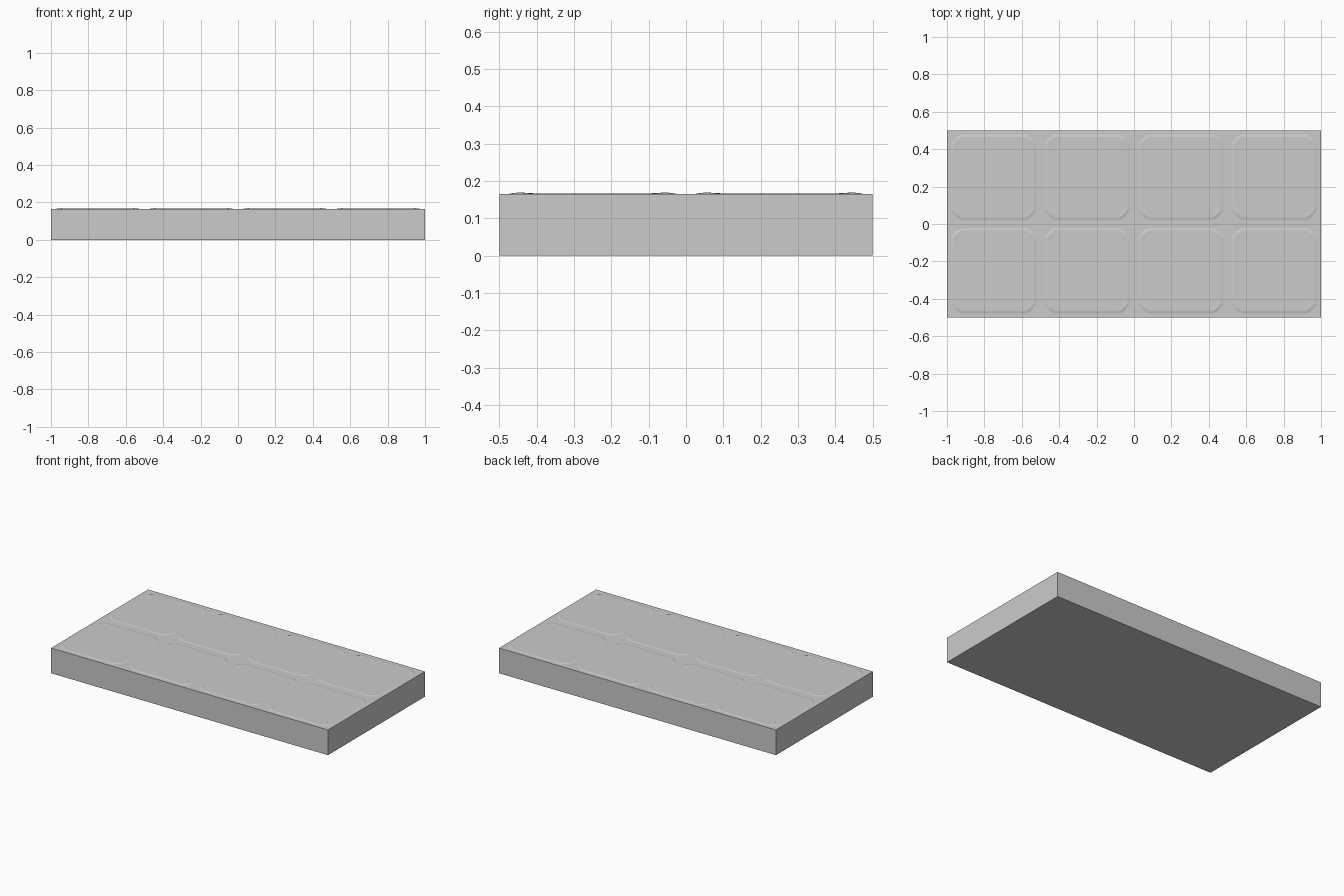
import bpy, bmesh

if "Cube" in bpy.data.objects:
    bpy.data.objects.remove(bpy.data.objects["Cube"])

BASE_Z, TOP_Z, BUMP_Z = 0.1645, 0.1668, 0.169
CORNERS = [(1, 1), (-1, 1), (-1, -1), (1, -1)]


def add_object(name, bm):
    bmesh.ops.recalc_face_normals(bm, faces=bm.faces)
    mesh = bpy.data.meshes.new(name)
    bm.to_mesh(mesh)
    bm.free()
    obj = bpy.data.objects.new(name, mesh)
    bpy.context.collection.objects.link(obj)
    return obj


def ring(bm, cx, cy, half, cut, z, corner_z):
    """Square outline with clipped corners and a point midway along each clip."""
    verts = []
    for i, (sx, sy) in enumerate(CORNERS):
        pts = [(half, half - cut, z), (half - cut * 0.42, half - cut * 0.42, corner_z),
               (half - cut, half, z)]
        if i % 2:
            pts.reverse()
        verts += [bm.verts.new((cx + sx * x, cy + sy * y, pz)) for x, y, pz in pts]
    return verts


def bridge(bm, a, b):
    for i in range(len(a)):
        j = (i + 1) % len(a)
        bm.faces.new((a[i], a[j], b[j], b[i]))


# Slab body
bm = bmesh.new()
bmesh.ops.create_cube(bm, size=1)
for v in bm.verts:
    v.co = (v.co.x * 2, v.co.y, (v.co.z + 0.5) * BASE_Z)
add_object("slab", bm)

# Eight slightly raised panels with sloped rims and lifted corners
for row, cy in enumerate((-0.25, 0.25)):
    for col in range(4):
        cx = -0.75 + 0.5 * col
        bm = bmesh.new()
        outer = ring(bm, cx, cy, 0.228, 0.05, BASE_Z, BASE_Z)
        rim = ring(bm, cx, cy, 0.216, 0.045, TOP_Z, BUMP_Z)
        inner = ring(bm, cx, cy, 0.198, 0.04, TOP_Z, TOP_Z)
        bridge(bm, outer, rim)
        bridge(bm, rim, inner)
        bm.faces.new(inner)
        add_object(f"panel_{row}_{col}", bm)
